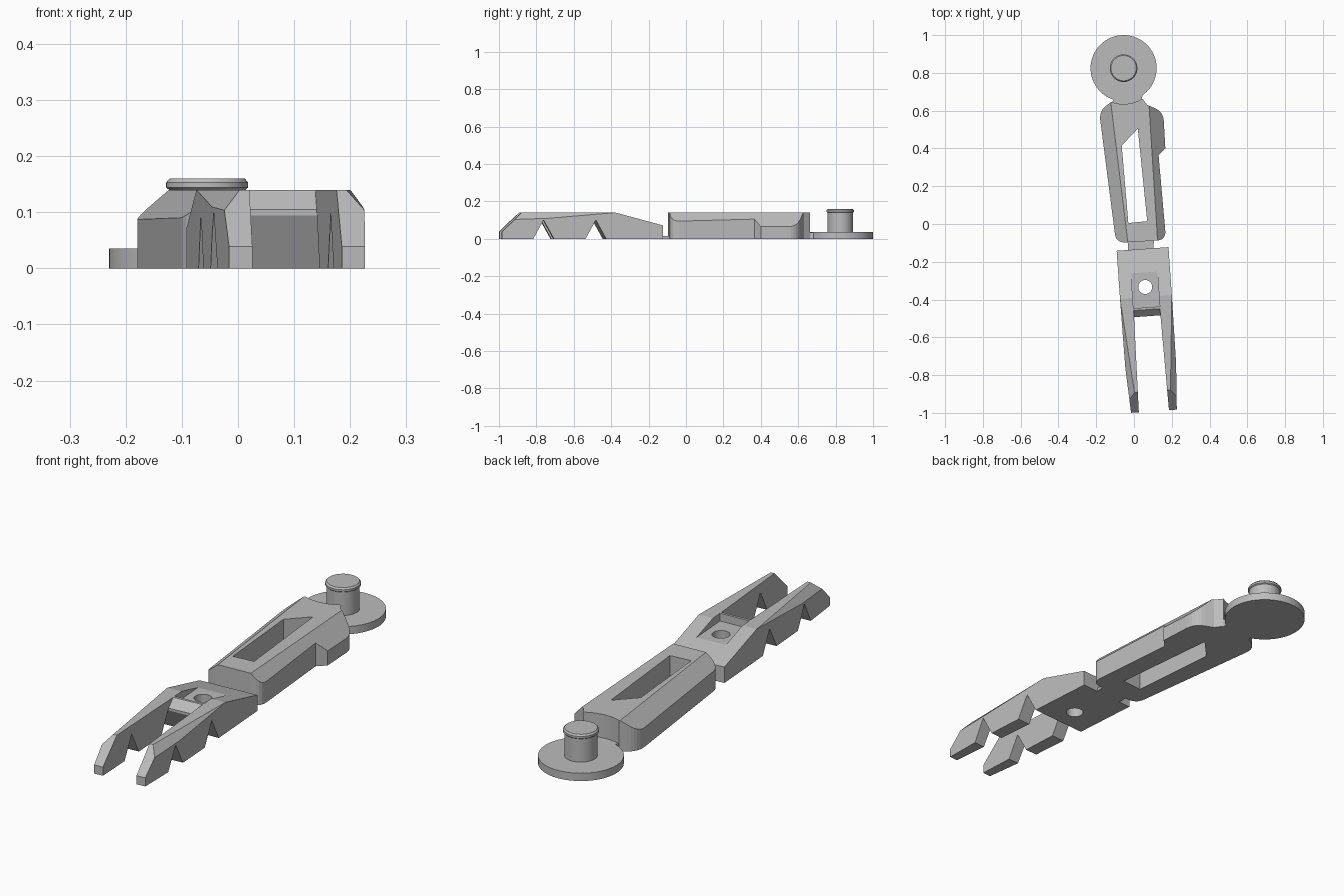
import bpy, bmesh, math
from mathutils import Vector, Matrix

if "Cube" in bpy.data.objects:
    bpy.data.objects.remove(bpy.data.objects["Cube"])

grey = bpy.data.materials.new("plain grey")
grey.use_nodes = True
colour = (0.5, 0.5, 0.5, 1)
grey.diffuse_color = colour
grey.node_tree.nodes["Principled BSDF"].inputs["Base Color"].default_value = colour


def make(name, bm):
    bmesh.ops.recalc_face_normals(bm, faces=bm.faces)
    me = bpy.data.meshes.new(name)
    bm.to_mesh(me)
    bm.free()
    me.materials.append(grey)
    ob = bpy.data.objects.new(name, me)
    bpy.context.collection.objects.link(ob)
    return ob


def prism(name, points, offset):
    """Extrude a flat polygon along an offset."""
    bm = bmesh.new()
    face = bm.faces.new([bm.verts.new(p) for p in points])
    ext = bmesh.ops.extrude_face_region(bm, geom=[face])["geom"]
    bmesh.ops.translate(bm, vec=offset, verts=[v for v in ext if isinstance(v, bmesh.types.BMVert)])
    return make(name, bm)


def plate(name, outline, z0, z1):
    return prism(name, [(x, y, z0) for x, y in outline], (0, 0, z1 - z0))


def side_profile(name, yz, x, half):
    return prism(name, [(x - half, y, z) for y, z in yz], (2 * half, 0, 0))


def boolean(ob, cutter, operation="DIFFERENCE"):
    cutter.hide_render = True
    mod = ob.modifiers.new("cut", "BOOLEAN")
    mod.operation, mod.solver, mod.object = operation, "EXACT", cutter
    bpy.context.view_layer.objects.active = ob
    bpy.ops.object.modifier_apply(modifier=mod.name)
    bpy.data.objects.remove(cutter)


def chamfer(ob, a, b, c):
    """Slice off everything above the plane through three points."""
    a, b, c = Vector(a), Vector(b), Vector(c)
    normal = (b - a).cross(c - a)
    if normal.z < 0:
        normal.negate()
    bm = bmesh.new()
    bm.from_mesh(ob.data)
    cut = bmesh.ops.bisect_plane(bm, geom=bm.verts[:] + bm.edges[:] + bm.faces[:],
                                 plane_co=a, plane_no=normal, clear_outer=True)["geom_cut"]
    edges = [e for e in cut if isinstance(e, bmesh.types.BMEdge) and e.is_boundary]
    bmesh.ops.holes_fill(bm, edges=edges)
    bmesh.ops.recalc_face_normals(bm, faces=bm.faces)
    bm.to_mesh(ob.data)
    bm.free()


def rounded(corners, steps=6):
    """Outline from (x, y, radius) corners."""
    out = []
    for i, (x, y, r) in enumerate(corners):
        p = Vector((x, y))
        if not r:
            out.append(p)
            continue
        before = Vector(corners[i - 1][:2]) - p
        after = Vector(corners[(i + 1) % len(corners)][:2]) - p
        s, e = p + before.normalized() * r, p + after.normalized() * r
        for k in range(steps + 1):
            t = k / steps
            out.append(s * (1 - t) ** 2 + p * 2 * t * (1 - t) + e * t * t)
    return out


def lathe(name, profile, centre, segments=64):
    bm = bmesh.new()
    rings = []
    for r, z in profile:
        rings.append([bm.verts.new((centre[0] + r * math.cos(2 * math.pi * i / segments),
                                    centre[1] + r * math.sin(2 * math.pi * i / segments), z))
                      for i in range(segments)])
    for lo, hi in zip(rings, rings[1:]):
        for i in range(segments):
            j = (i + 1) % segments
            bm.faces.new((lo[i], lo[j], hi[j], hi[i]))
    bm.faces.new(rings[0])
    bm.faces.new(rings[-1])
    return make(name, bm)


# Round end plate with its headed pin
pivot = (-0.055, 0.825)
disc = lathe("end_disc", [(0.175, 0), (0.175, 0.035)], pivot)
pin = lathe("pin", [(0.068, 0.03), (0.068, 0.14), (0.073, 0.144), (0.073, 0.153), (0.067, 0.16)], pivot)
for ob in (disc, pin):
    bpy.ops.object.select_all(action="DESELECT")
    ob.select_set(True)
    bpy.context.view_layer.objects.active = ob
    bpy.ops.object.shade_smooth_by_angle()

# Thin links: disc to handle, handle to jaw
plate("disc_neck", rounded([(-0.14, 0.62, 0), (0.075, 0.62, 0), (0.035, 0.655, 0.03), (0.06, 0.72, 0),
                            (-0.17, 0.72, 0), (-0.1, 0.66, 0.03)]), 0, 0.0345)
plate("jaw_link", [(-0.03, -0.15), (0.1, -0.15), (0.108, -0.07), (-0.035, -0.07)], 0, 0.016)

# Handle with a scooped end that clears the disc
scoop = []
for k in range(13):
    x = 0.045 - 0.165 * k / 12
    scoop.append((x, pivot[1] - math.sqrt(0.19 ** 2 - (x - pivot[0]) ** 2), 0))
handle = plate("handle", rounded(
    [(-0.185, 0.6, 0.05), (-0.095, -0.1, 0.05), (0.17, -0.085, 0.05), (0.13, 0.365, 0),
     (0.166, 0.4, 0), (0.155, 0.595, 0.05), (0.07, 0.63, 0)] + scoop + [(-0.135, 0.635, 0)]), 0, 0.14)
boolean(handle, plate("handle_window", [(-0.065, 0.415), (0.02, 0.505), (0.07, 0.015), (-0.03, 0.005)], -0.1, 0.3))
chamfer(handle, (-0.12, 0.62, 0.14), (-0.037, -0.06, 0.14), (-0.18, 0.54, 0.085))
chamfer(handle, (0.08, 0.62, 0.14), (0.118, 0.02, 0.14), (0.13, 0.365, 0.105))

# Jaw, built straight and then turned: forked outline crossed with the side profile
mid = 0.036
half = [(0.07, -0.492), (0.08, -0.996), (0.1215, -0.996), (0.135, -0.75), (0.1375, -0.39), (0.1375, -0.135)]
outline = [(mid + x, y) for x, y in half] + [(mid - x, y) for x, y in reversed(half)]
jaw = plate("jaw", outline, -0.1, 0.3)
profile = [(-1.0, 0), (-1.0, 0.035), (-0.89, 0.14), (-0.39, 0.14), (-0.13, 0.07), (-0.13, 0)]
for tooth in (-0.495, -0.775):
    profile += [(tooth + 0.055, 0), (tooth, 0.1), (tooth - 0.055, 0)]
boolean(jaw, side_profile("jaw_profile", profile, mid, 0.3), "INTERSECT")

# Pocket, bevelled lip and hole between the arms
boolean(jaw, side_profile("pocket", [(-0.25, 0.105), (-0.445, 0.105), (-0.445, 0.2), (-0.25, 0.2)], mid, 0.07))
boolean(jaw, side_profile("lip", [(-0.457, 0.14), (-0.497, 0.1), (-0.497, 0.2), (-0.457, 0.2)], mid, 0.07))
boolean(jaw, lathe("jaw_hole", [(0.037, -0.1), (0.037, 0.3)], (mid, -0.337), 32))

# Outer chamfers that widen towards the tips
for s in (-1, 1):
    chamfer(jaw, (mid + s * 0.1375, -0.39, 0.14), (mid + s * 0.096, -0.88, 0.14), (mid + s * 0.128, -0.88, 0.105))
jaw.data.transform(Matrix.Rotation(math.radians(4), 4, "Z"))
